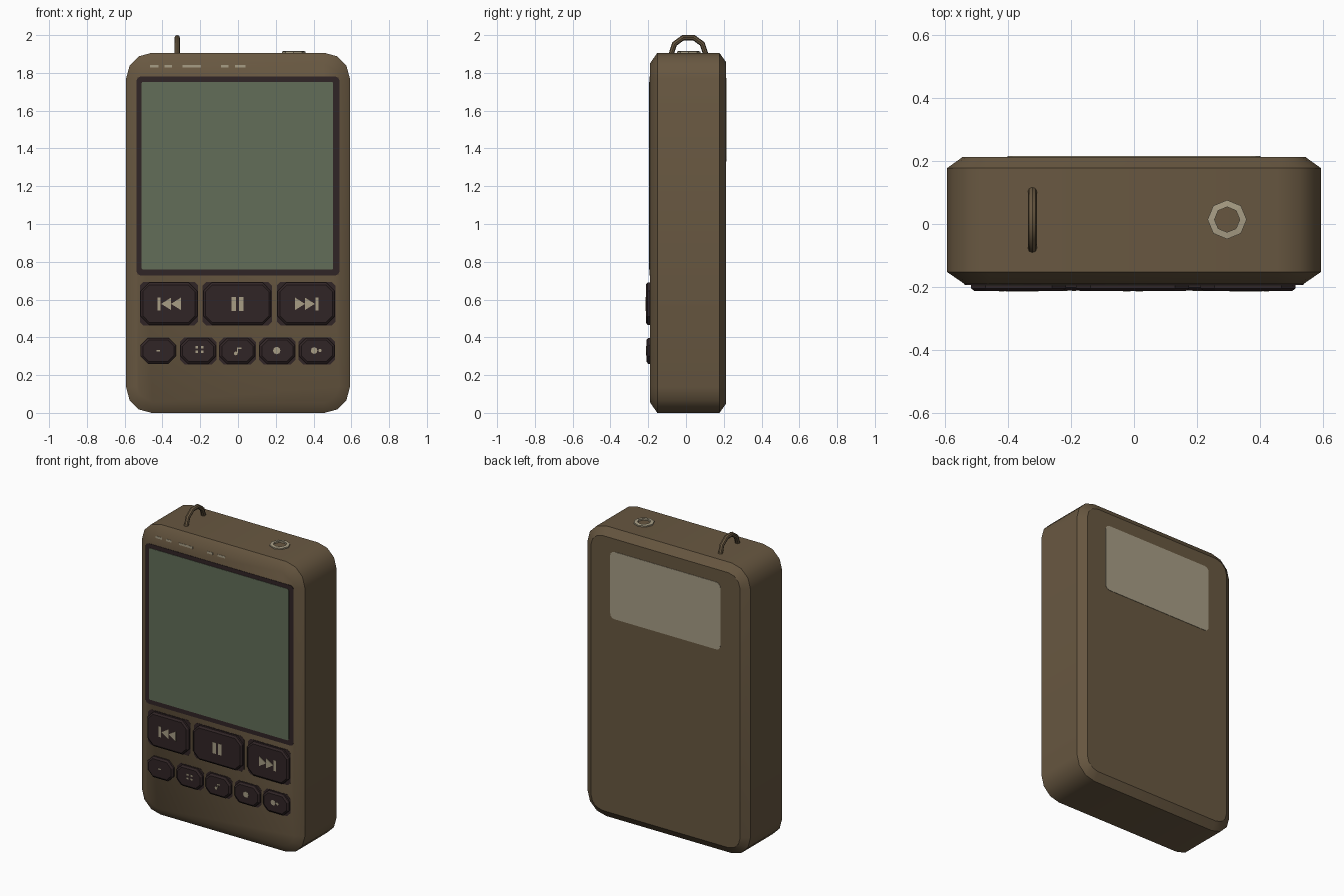
import bpy, bmesh, math

if "Cube" in bpy.data.objects:
    bpy.data.objects.remove(bpy.data.objects["Cube"])


def material(name, rgb):
    m = bpy.data.materials.new(name)
    m.diffuse_color = (*rgb, 1)
    m.use_nodes = True
    m.node_tree.nodes["Principled BSDF"].inputs["Base Color"].default_value = m.diffuse_color
    return m


BROWN = material("brown casing", (0.139, 0.097, 0.053))
DARK = material("dark plum rubber", (0.030, 0.018, 0.019))
GREEN = material("grey green screen", (0.122, 0.155, 0.098))
CREAM = material("pale khaki", (0.39, 0.34, 0.235))


def finish(bm, name, mat, smooth=False):
    bmesh.ops.recalc_face_normals(bm, faces=bm.faces)
    me = bpy.data.meshes.new(name)
    bm.to_mesh(me)
    bm.free()
    me.materials.append(mat)
    ob = bpy.data.objects.new(name, me)
    bpy.context.collection.objects.link(ob)
    if smooth:
        bpy.ops.object.select_all(action='DESELECT')
        ob.select_set(True)
        bpy.context.view_layer.objects.active = ob
        bpy.ops.object.shade_smooth_by_angle(angle=math.radians(35))
    return ob


def rounded(x0, x1, z0, z1, r, seg):
    """Rounded rectangle outline in x, z."""
    corners = [(x1 - r, z1 - r), (x0 + r, z1 - r), (x0 + r, z0 + r), (x1 - r, z0 + r)]
    pts = []
    for q, (cx, cz) in enumerate(corners):
        for i in range(seg + 1):
            a = math.pi / 2 * (q + i / seg)
            pts.append((cx + r * math.cos(a), cz + r * math.sin(a)))
    return pts


def loft(bm, rings):
    """Closed solid through (y, outline) rings."""
    loops = [[bm.verts.new((x, y, z)) for x, z in pts] for y, pts in rings]
    n = len(loops[0])
    for a, b in zip(loops, loops[1:]):
        for i in range(n):
            j = (i + 1) % n
            bm.faces.new((a[i], a[j], b[j], b[i]))
    bm.faces.new(loops[0])
    bm.faces.new(loops[-1])


def plates(name, outlines, y0, y1, mat):
    bm = bmesh.new()
    for pts in outlines:
        loft(bm, [(y0, pts), (y1, pts)])
    return finish(bm, name, mat)


def rect(x0, x1, z0, z1):
    return [(x0, z0), (x1, z0), (x1, z1), (x0, z1)]


def disc(cx, cz, r, n=8):
    return [(cx + r * math.cos(2 * math.pi * i / n), cz + r * math.sin(2 * math.pi * i / n))
            for i in range(n)]


# Casing with chamfered front and back rims
def case_ring(inset, r):
    return rounded(-0.592 + inset, 0.592 - inset, inset, 1.906 - inset, r, 3)


bm = bmesh.new()
loft(bm, [(-0.19, case_ring(0.055, 0.085)), (-0.152, case_ring(0, 0.135)),
          (0.177, case_ring(0, 0.135)), (0.213, case_ring(0.05, 0.085))])
finish(bm, "casing", BROWN, True)

# Screen and its surround
plates("screen_bezel", [rounded(-0.537, 0.537, 0.728, 1.78, 0.02, 2)], -0.1925, -0.186, DARK)
plates("screen", [rounded(-0.511, 0.504, 0.758, 1.753, 0.01, 2)], -0.195, -0.19, GREEN)

# Buttons, each with a thin socket plate behind
big = [(-0.516, -0.215), (-0.183, 0.175), (0.21, 0.512)]
small = [(c - 0.094, c + 0.094) for c in (-0.422, -0.211, -0.003, 0.208, 0.417)]
sockets = []


def button(name, x0, x1, z0, z1, r, front):
    bm = bmesh.new()
    d = 0.012
    loft(bm, [(front, rounded(x0 + d, x1 - d, z0 + d, z1 - d, r * 0.8, 1)),
              (front + 0.009, rounded(x0, x1, z0, z1, r, 1)),
              (-0.185, rounded(x0, x1, z0, z1, r, 1))])
    finish(bm, name, DARK)


for label, (x0, x1) in zip(("previous", "pause", "next"), big):
    button(label + "_button", x0, x1, 0.466, 0.69, 0.045, -0.213)
    sockets.append(rounded(x0 - 0.004, x1 + 0.004, 0.462, 0.694, 0.02, 1))
for i, (x0, x1) in enumerate(small):
    button("small_button_%d" % (i + 1), x0, x1, 0.26, 0.397, 0.04, -0.21)
    if i:
        sockets.append(rounded(x0 - 0.003, x1 + 0.003, 0.257, 0.4, 0.025, 1))
plates("button_sockets", sockets, -0.1915, -0.186, DARK)

# Transport icons: skip marks are mirrored left and right
icons = [rect(-0.035, -0.011, 0.54, 0.613), rect(0.005, 0.029, 0.54, 0.613)]
for s in (-1, 1):
    cx = 0.365
    icons.append([(s * x, z) for x, z in rect(cx + 0.045, cx + 0.062, 0.542, 0.612)])
    for x in (cx - 0.062, cx - 0.01):
        icons.append([(s * x, 0.545), (s * (x + 0.052), 0.577), (s * x, 0.61)])
plates("transport_icons", icons, -0.2145, -0.212, CREAM)

# Small button icons
marks = [rect(-0.432, -0.412, 0.326, 0.333)]
marks += [rect(x, x + 0.014, z, z + 0.011) for x in (-0.225, -0.197) for z in (0.318, 0.342)]
marks += [disc(-0.012, 0.315, 0.010), rect(-0.006, 0.0, 0.317, 0.345), rect(0.0, 0.018, 0.338, 0.345)]
marks += [disc(0.205, 0.33, 0.02), disc(0.403, 0.33, 0.018), disc(0.434, 0.33, 0.009)]
plates("small_icons", marks, -0.2115, -0.209, CREAM)

# Printed dashes above the screen
dashes = [(-0.465, -0.42), (-0.39, -0.35), (-0.295, -0.195), (-0.09, -0.05), (-0.015, 0.04)]
plates("top_dashes", [rect(a, b, 1.829, 1.843) for a, b in dashes], -0.1915, -0.186, CREAM)

# Back label plate
plates("back_label", [rounded(-0.4, 0.4, 1.33, 1.772, 0.03, 3)], 0.209, 0.2155, CREAM)

# Headphone socket ring on the top
bm = bmesh.new()
rings = []
for r, z in ((0.062, 1.9), (0.062, 1.914), (0.04, 1.916), (0.04, 1.9)):
    rings.append([bm.verts.new((0.295 + r * math.cos(i * math.pi / 4),
                                0.014 + r * math.sin(i * math.pi / 4), z)) for i in range(8)])
for k in range(4):
    a, b = rings[k], rings[(k + 1) % 4]
    for i in range(8):
        j = (i + 1) % 8
        bm.faces.new((a[i], a[j], b[j], b[i]))
finish(bm, "headphone_ring", CREAM)

# Strap loop: half ring tube on the top
bm = bmesh.new()
rings = []
for k in range(6):
    t = math.pi * k / 5
    ring = []
    for i in range(8):
        a = 2 * math.pi * i / 8
        r = 0.091 + 0.0145 * math.cos(a)
        ring.append(bm.verts.new((-0.322 + 0.0145 * math.sin(a), 0.013 + r * math.cos(t),
                                  1.9 + r * math.sin(t))))
    rings.append(ring)
for a, b in zip(rings, rings[1:]):
    for i in range(8):
        j = (i + 1) % 8
        bm.faces.new((a[i], a[j], b[j], b[i]))
bm.faces.new(rings[0])
bm.faces.new(rings[-1])
finish(bm, "strap_loop", BROWN, True)
